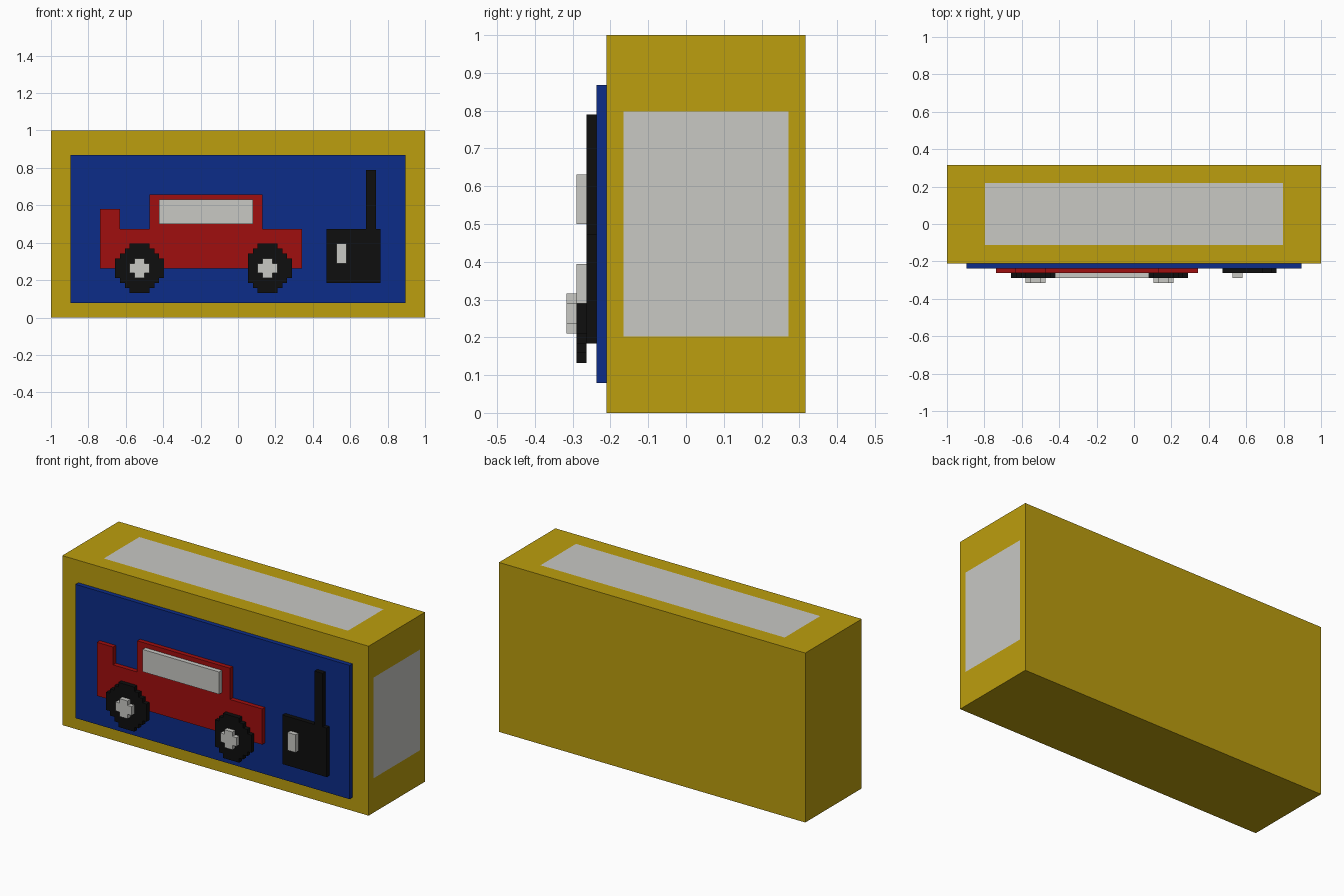
import bpy, bmesh

if "Cube" in bpy.data.objects:
    bpy.data.objects.remove(bpy.data.objects["Cube"])

U = 2 / 76  # one block; the model sits on a block grid


def colour(name, r, g, b):
    m = bpy.data.materials.new(name)
    m.diffuse_color = (r, g, b, 1)
    m.use_nodes = True
    m.node_tree.nodes["Principled BSDF"].inputs["Base Color"].default_value = m.diffuse_color
    return m


YELLOW = colour("yellow", 0.503, 0.342, 0.0044)
BLUE = colour("blue", 0.0037, 0.0252, 0.246)
RED = colour("red", 0.352, 0.0044, 0.0044)
BLACK = colour("black", 0.0044, 0.0044, 0.0044)
WHITE = colour("off white", 0.578, 0.578, 0.552)


def rect(x0, x1, z0, z1):
    return [(x0, z0), (x1, z0), (x1, z1), (x0, z1)]


def stepped_disc(quarter, cx, cz, left=-99):
    """Mirror a quarter outline into a full one, cut off flat at the left."""
    q = quarter
    pts = q + [(-x, z) for x, z in q[::-1]]
    pts += [(-x, -z) for x, z in q] + [(x, -z) for x, z in q[::-1]]
    pts = dict.fromkeys((max(x, left), z) for x, z in pts)
    return [(cx + x, cz + z) for x, z in pts]


def slab(name, outline, y0, y1, mat, panels=()):
    """Extrude an x-z outline (in blocks) from y0 to y1; panels are white inset faces."""
    bm = bmesh.new()
    at = lambda x, y, z: (x * U - 1, (y - 12) * U, z * U)
    front = bm.faces.new([bm.verts.new(at(x, y0, z)) for x, z in outline])
    back = bmesh.ops.extrude_face_region(bm, geom=[front])["geom"]
    for v in back:
        if isinstance(v, bmesh.types.BMVert):
            v.co.y = (y1 - 12) * U
    bmesh.ops.recalc_face_normals(bm, faces=bm.faces)
    for axis, margins in panels:
        face = max(bm.faces, key=lambda f: f.normal[axis])
        bmesh.ops.inset_individual(bm, faces=[face], thickness=U)
        mid = face.calc_center_median()
        for v in face.verts:
            for i, margin in margins.items():
                v.co[i] += (margin - 1) * U * (1 if v.co[i] < mid[i] else -1)
        face.material_index = 1
    me = bpy.data.meshes.new(name)
    bm.to_mesh(me)
    bm.free()
    me.materials.append(mat)
    if panels:
        me.materials.append(WHITE)
    ob = bpy.data.objects.new(name, me)
    bpy.context.collection.objects.link(ob)


# Box with a white panel on the right side and on the top
slab("box", rect(0, 76, 0, 38), 4, 24, YELLOW,
     [(0, {1: 2, 2: 8}), (2, {0: 8, 1: 4})])
slab("display_panel", rect(4, 72, 3, 33), 3, 4, BLUE)

# Toy car
slab("car_body", [(10, 10), (51, 10), (51, 18), (43, 18), (43, 25), (20, 25),
                  (20, 18), (14, 18), (14, 22), (10, 22)], 2, 3, RED)
slab("car_window", rect(22, 41, 19, 24), 1, 2, WHITE)
TYRE = [(5, 2), (4, 2), (4, 3), (3, 3), (3, 4), (2, 4), (2, 5)]
HUB = [(2, 1), (1, 1), (1, 2)]
for side, cx, left in (("rear", 18, -5), ("front", 44, -4)):
    slab(side + "_wheel", stepped_disc(TYRE, cx, 10, left), 1, 2, BLACK)
    slab(side + "_hub", stepped_disc(HUB, cx, 10), 0, 1, WHITE)

# Remote control with antenna
slab("remote_control", [(56, 7), (67, 7), (67, 18), (66, 18), (66, 30),
                        (64, 30), (64, 18), (56, 18)], 2, 3, BLACK)
slab("remote_button", rect(58, 60, 11, 15), 1, 2, WHITE)
